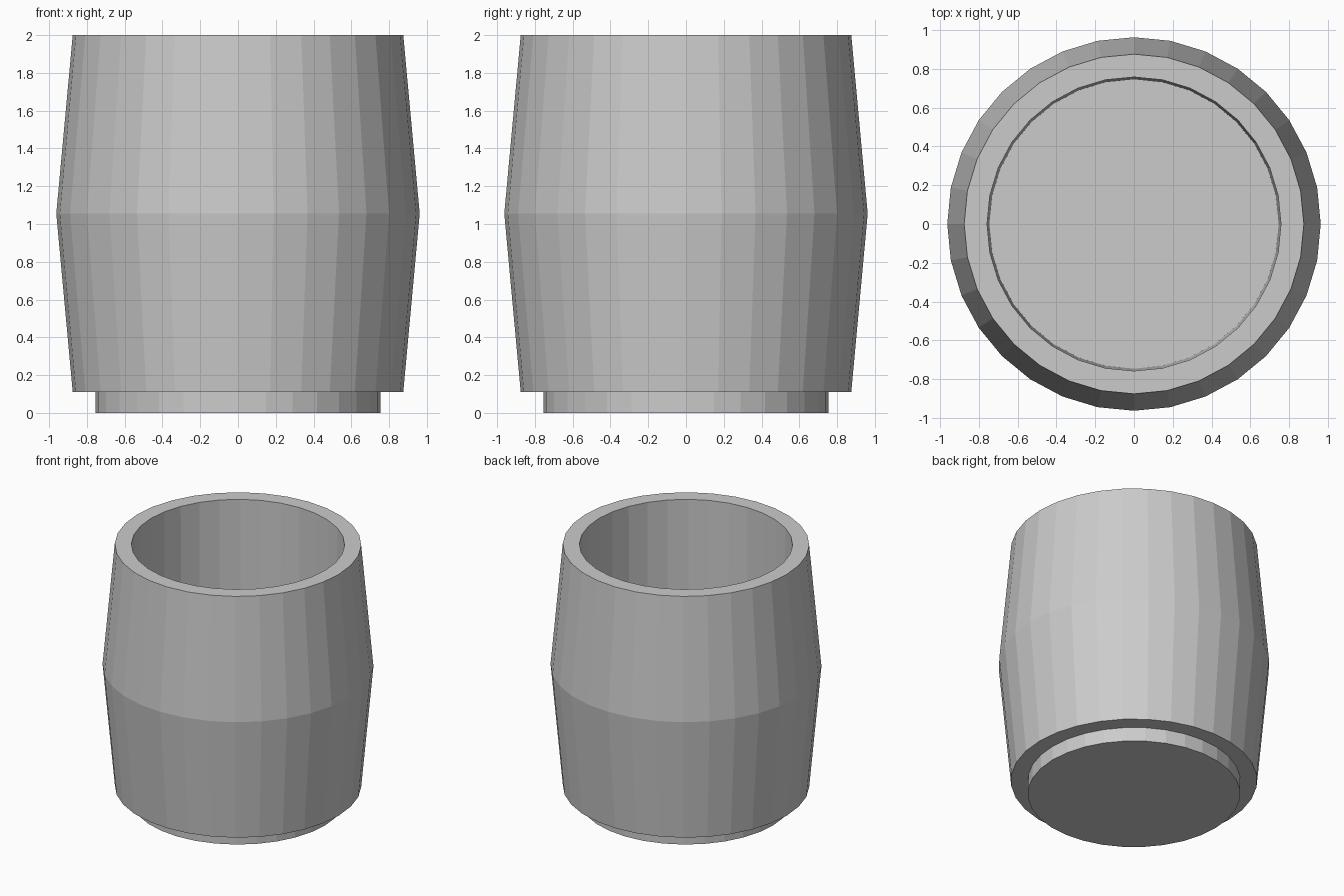
import bpy, bmesh
from math import cos, sin, tau

if "Cube" in bpy.data.objects:
    bpy.data.objects.remove(bpy.data.objects["Cube"])

SIDES = 32


def lathe(name, profile):
    """Revolve (radius, z) points around z and cap both ends."""
    bm = bmesh.new()
    rings = []
    for r, z in profile:
        rings.append([bm.verts.new((r * cos(tau * i / SIDES), r * sin(tau * i / SIDES), z))
                      for i in range(SIDES)])
    for a, b in zip(rings, rings[1:]):
        for i in range(SIDES):
            j = (i + 1) % SIDES
            bm.faces.new((a[i], a[j], b[j], b[i]))
    bm.faces.new(list(reversed(rings[0])))
    bm.faces.new(rings[-1])
    bmesh.ops.recalc_face_normals(bm, faces=bm.faces[:])
    mesh = bpy.data.meshes.new(name)
    bm.to_mesh(mesh)
    bm.free()
    obj = bpy.data.objects.new(name, mesh)
    bpy.context.collection.objects.link(obj)
    return obj


# Open barrel: foot underside, foot, bulging wall, flat rim, straight cavity, floor
lathe("open_barrel", [
    (0.755, 0.0), (0.755, 0.11),
    (0.875, 0.11), (0.962, 1.055), (0.875, 2.0),
    (0.757, 2.0), (0.745, 0.04),
])
